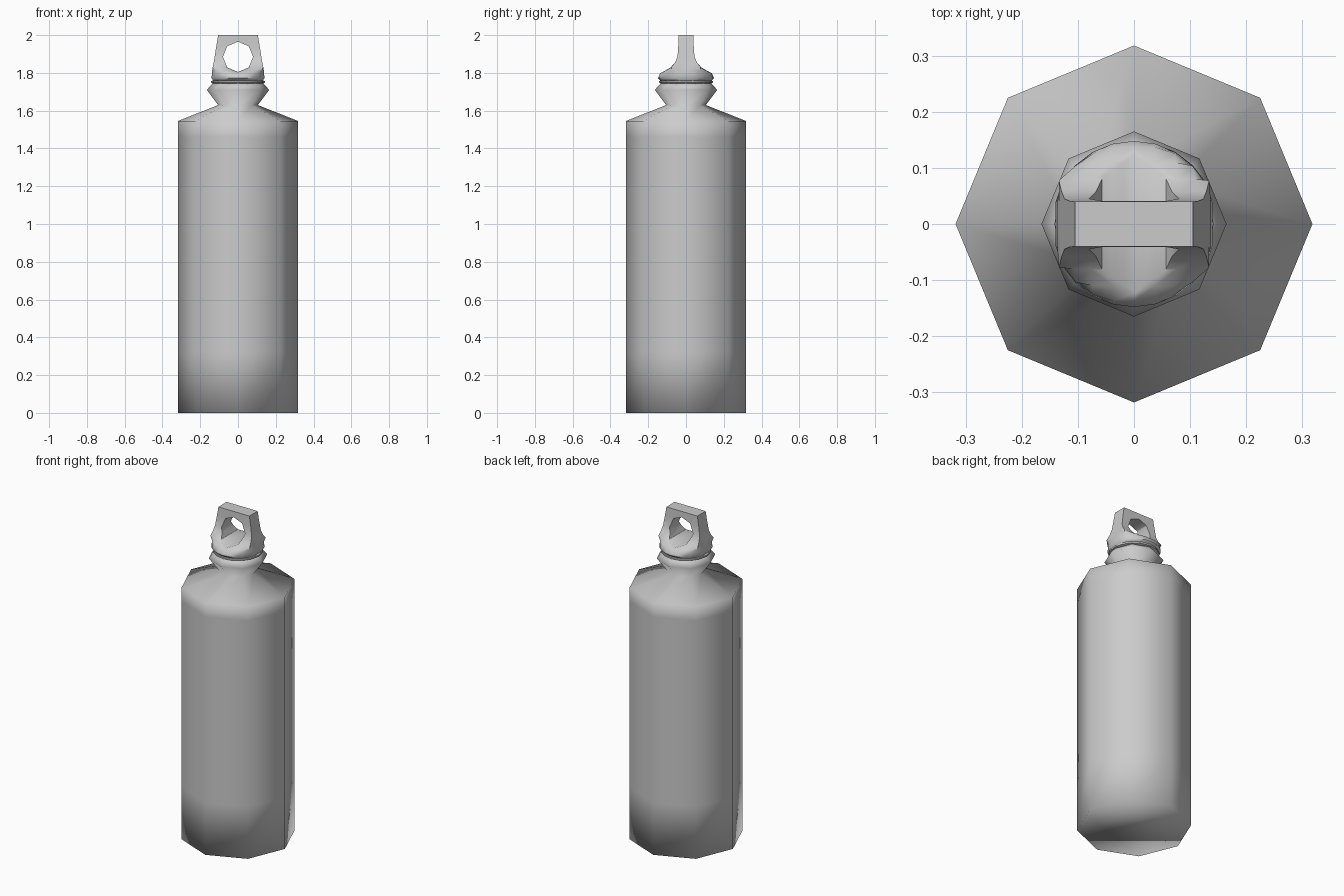
import bpy, bmesh
from math import sin, cos, pi, radians

if "Cube" in bpy.data.objects:
    bpy.data.objects.remove(bpy.data.objects["Cube"])


def ring(z, r, hx, hy, sides):
    # circle of radius r clipped to a box of half sizes hx, hy
    pts = []
    for i in range(sides):
        a = 2 * pi * i / sides
        pts.append((max(-hx, min(hx, r * cos(a))), max(-hy, min(hy, r * sin(a))), z))
    return pts


def loft(name, sections, sides):
    bm = bmesh.new()
    rings = [[bm.verts.new(p) for p in ring(*s, sides)] for s in sections]
    for lo, hi in zip(rings, rings[1:]):
        for i in range(sides):
            j = (i + 1) % sides
            bm.faces.new((lo[i], lo[j], hi[j], hi[i]))
    bm.faces.new(rings[0][::-1])
    bm.faces.new(rings[-1])
    mesh = bpy.data.meshes.new(name)
    bm.to_mesh(mesh)
    bm.free()
    obj = bpy.data.objects.new(name, mesh)
    bpy.context.collection.objects.link(obj)
    return obj


def activate(obj):
    bpy.ops.object.select_all(action='DESELECT')
    obj.select_set(True)
    bpy.context.view_layer.objects.active = obj


# Eight-sided bottle with shoulder and flared neck, fully smooth shaded
profile = [(0, .318), (.32, .318), (1.46, .318), (1.545, .318),
           (1.63, .105), (1.71, .165), (1.75, .13)]
bottle = loft("bottle_body", [(z, r, 1, 1) for z, r in profile], 8)
activate(bottle)
bpy.ops.object.shade_smooth()

# Thin seal between neck and cap
seal = loft("seal", [(z, r, 1, 1) for z, r in
                     [(1.742, .125), (1.748, .142), (1.757, .142), (1.762, .125)]], 16)
activate(seal)
bpy.ops.object.shade_smooth_by_angle(angle=radians(50))

# Cap: round base blending into a flat carrying loop
cap = loft("cap", [
    (1.757, .135, .13, .135),
    (1.772, .148, .14, .148),
    (1.798, .145, .138, .137),
    (1.812, .147, .137, .11),
    (1.83, .155, .134, .08),
    (1.855, .17, .129, .058),
    (1.885, .19, .124, .045),
    (1.94, .2, .115, .041),
    (2.0, .2, .105, .04),
], 24)

# Eight-sided finger hole cut through the loop
bpy.ops.mesh.primitive_cylinder_add(vertices=8, radius=.08, depth=.6,
                                    location=(0, 0, 1.885), rotation=(pi / 2, 0, 0))
cutter = bpy.context.object
cutter.name = "hole_cutter"
cutter.hide_render = True
cut = cap.modifiers.new("hole", 'BOOLEAN')
cut.operation = 'DIFFERENCE'
cut.solver = 'EXACT'
cut.object = cutter
activate(cap)
bpy.ops.object.modifier_apply(modifier=cut.name)
bpy.data.objects.remove(cutter, do_unlink=True)
bpy.ops.object.shade_smooth_by_angle(angle=radians(50))
